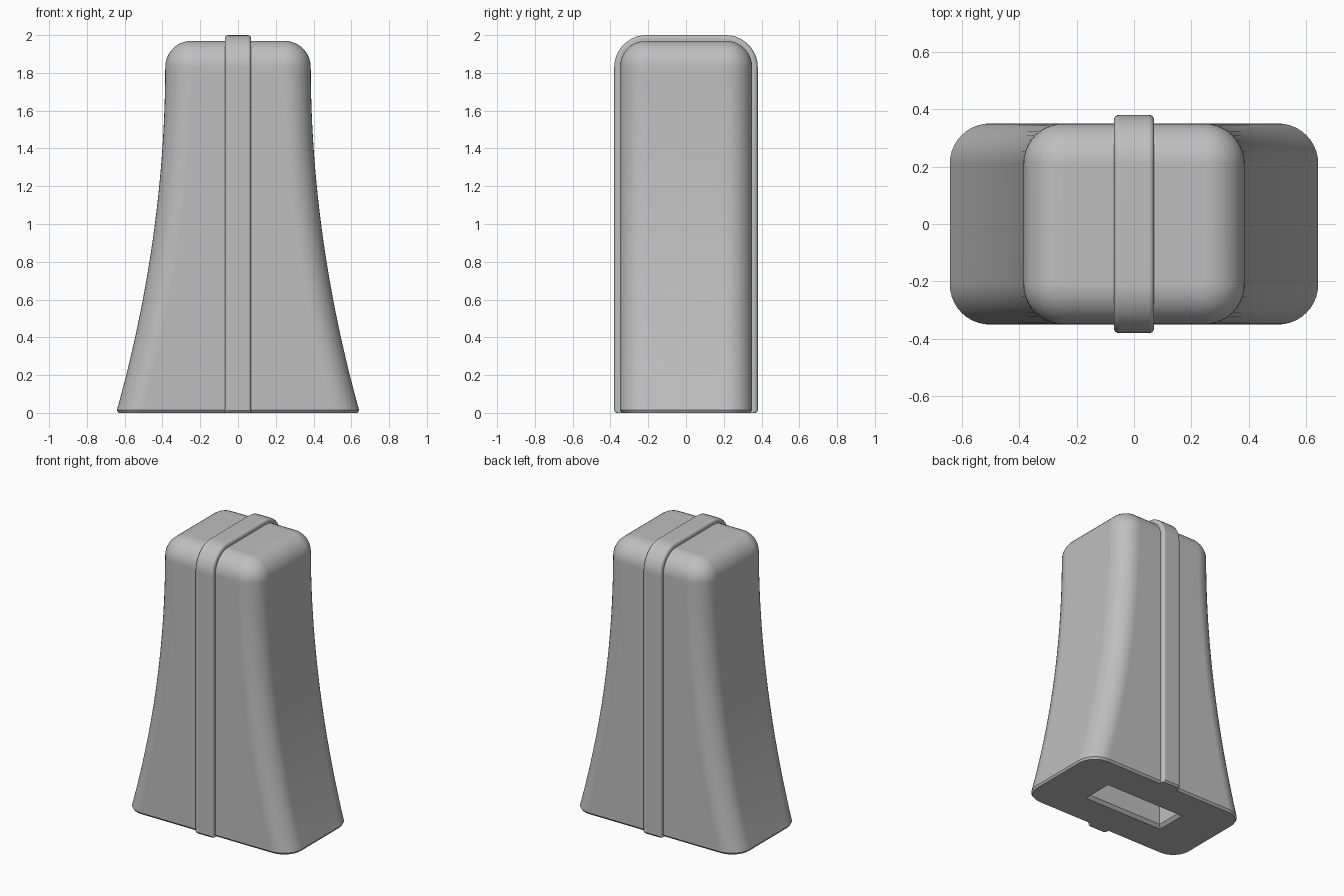
import bpy
import bmesh
from math import cos, sin, pi, radians

cube = bpy.data.objects.get("Cube")
if cube:
    bpy.data.objects.remove(cube)

GREY = (0.52, 0.52, 0.52, 1)
grey = bpy.data.materials.new("plain grey")
grey.use_nodes = True
grey.diffuse_color = GREY
grey.node_tree.nodes["Principled BSDF"].inputs["Base Color"].default_value = GREY

HALF_DEPTH = 0.35
BODY_TOP = 1.97
RADIUS = 0.14
STEPS = 10


def half_width(z):
    """Flared side curve, upright near the top."""
    return 0.385 + 0.076 * max(0, 1.85 - z) ** 2


def rounded_rect(w, d, r, z):
    """Ring of points: rectangle of half sizes w, d with corner radius r."""
    ring = []
    for i, (sx, sy) in enumerate([(1, 1), (-1, 1), (-1, -1), (1, -1)]):
        for k in range(STEPS + 1):
            a = (i + k / STEPS) * pi / 2
            ring.append((sx * (w - r) + r * cos(a), sy * (d - r) + r * sin(a), z))
    return ring


def loft(name, rings):
    """Skin closed rings in order and cap both ends."""
    bm = bmesh.new()
    rows = [[bm.verts.new(p) for p in ring] for ring in rings]
    n = len(rows[0])
    for a, b in zip(rows, rows[1:]):
        for i in range(n):
            j = (i + 1) % n
            bm.faces.new((a[i], a[j], b[j], b[i]))
    bm.faces.new(rows[0][::-1])
    bm.faces.new(rows[-1])
    bmesh.ops.remove_doubles(bm, verts=bm.verts, dist=0.0002)
    bmesh.ops.recalc_face_normals(bm, faces=bm.faces)
    mesh = bpy.data.meshes.new(name)
    bm.to_mesh(mesh)
    bm.free()
    mesh.materials.append(grey)
    obj = bpy.data.objects.new(name, mesh)
    bpy.context.collection.objects.link(obj)
    bpy.ops.object.select_all(action="DESELECT")
    obj.select_set(True)
    bpy.context.view_layer.objects.active = obj
    bpy.ops.object.shade_smooth_by_angle(angle=radians(32))
    normals = obj.modifiers.new("flat face normals", "WEIGHTED_NORMAL")
    normals.keep_sharp = True
    return obj


# Flared body: underside pocket, base, sides and rounded top in one skin
rings = [
    rounded_rect(0.29, 0.09, 0, 0.7),
    rounded_rect(0.29, 0.09, 0, 0.02),
    rounded_rect(0.31, 0.11, 0, 0),
    rounded_rect(half_width(0) - 0.012, HALF_DEPTH - 0.012, RADIUS - 0.012, 0),
]
shoulder = BODY_TOP - RADIUS
for k in range(25):
    z = 0.014 + (shoulder - 0.014) * k / 24
    rings.append(rounded_rect(half_width(z), HALF_DEPTH, RADIUS, z))
for k in range(1, STEPS + 1):
    a = k / STEPS * pi / 2
    inset = RADIUS * (1 - cos(a))
    rings.append(rounded_rect(half_width(shoulder) - inset, HALF_DEPTH - inset,
                              RADIUS - inset, shoulder + RADIUS * sin(a)))
loft("flared_body", rings)

# Raised centre band: rounded section swept up the front, over and down the back
HALF_BAND, RISE, EDGE = 0.07, 0.03, 0.018
section = [(-HALF_BAND, -0.05)]
for side in (-1, 1):
    for k in range(5):
        a = k / 4 * pi / 2
        c, s = (cos(a), sin(a)) if side < 0 else (sin(a), cos(a))
        section.append((side * (HALF_BAND - EDGE + EDGE * c), RISE - EDGE + EDGE * s))
section.append((HALF_BAND, -0.05))

# Path stations: y, z, outward y, outward z, trim at the feet
path = [(-HALF_DEPTH, 0, -1, 0, 0.01), (-HALF_DEPTH, 0.012, -1, 0, 0)]
for centre, start in ((-(HALF_DEPTH - RADIUS), pi), (HALF_DEPTH - RADIUS, pi / 2)):
    for k in range(STEPS + 1):
        a = start - k / STEPS * pi / 2
        path.append((centre + RADIUS * cos(a), shoulder + RADIUS * sin(a),
                     cos(a), sin(a), 0))
path += [(HALF_DEPTH, 0.012, 1, 0, 0), (HALF_DEPTH, 0, 1, 0, 0.01)]
loft("centre_band", [[(x, y + ny * (h - trim), z + nz * (h - trim)) for x, h in section]
                     for y, z, ny, nz, trim in path])
